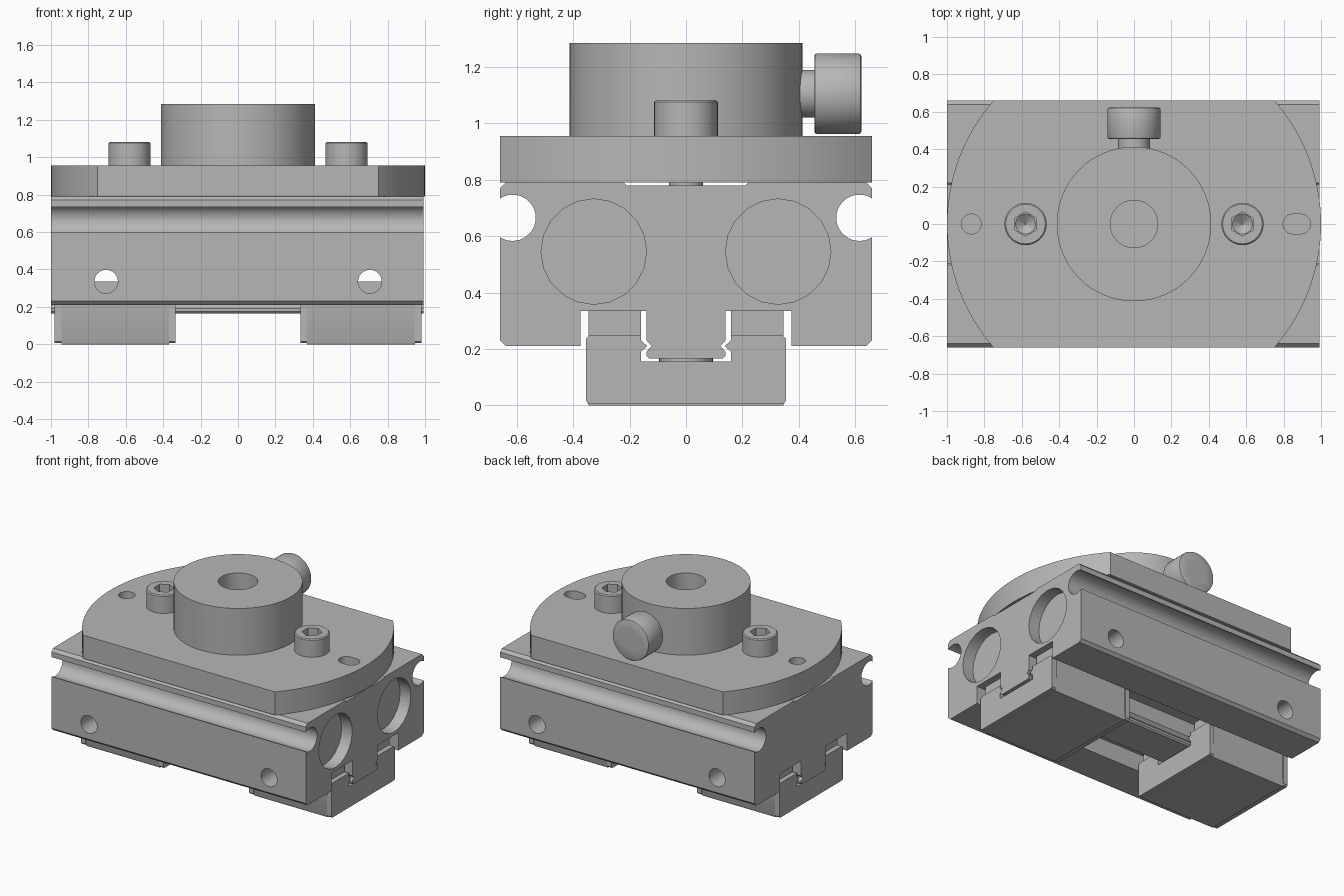
import bpy, bmesh, math
from mathutils import Vector, Matrix

if "Cube" in bpy.data.objects:
    bpy.data.objects.remove(bpy.data.objects["Cube"], do_unlink=True)

grey = bpy.data.materials.new("machined grey")
grey.use_nodes = True
grey.diffuse_color = (0.47, 0.47, 0.47, 1)
grey.node_tree.nodes["Principled BSDF"].inputs["Base Color"].default_value = (0.47, 0.47, 0.47, 1)

AXES = {"x": Vector((1, 0, 0)), "y": Vector((0, 1, 0)), "z": Vector((0, 0, 1))}


def finish(name, bm):
    bmesh.ops.recalc_face_normals(bm, faces=bm.faces)
    mesh = bpy.data.meshes.new(name)
    bm.to_mesh(mesh)
    bm.free()
    mesh.materials.append(grey)
    obj = bpy.data.objects.new(name, mesh)
    bpy.context.collection.objects.link(obj)
    return obj


def cyl(name, r, lo, hi, axis="z", at=(0, 0, 0), n=48, r2=None):
    """Cylinder or cone from lo to hi along an axis through a point."""
    bm = bmesh.new()
    bmesh.ops.create_cone(bm, cap_ends=True, segments=n, radius1=r,
                          radius2=r if r2 is None else r2, depth=hi - lo)
    d = AXES[axis]
    turn = d.to_track_quat("Z", "Y").to_matrix().to_4x4()
    bm.transform(Matrix.Translation(Vector(at) + d * (lo + hi) / 2) @ turn)
    return finish(name, bm)


def prism(name, pts, lo, hi, axis="x"):
    """Extrude a yz profile along x, or an xy profile along z."""
    bm = bmesh.new()
    rings = []
    for t in (lo, hi):
        rings.append([bm.verts.new((t, u, v) if axis == "x" else (u, v, t)) for u, v in pts])
    bm.faces.new(rings[0])
    bm.faces.new(rings[1])
    for i in range(len(pts)):
        j = (i + 1) % len(pts)
        bm.faces.new((rings[0][i], rings[0][j], rings[1][j], rings[1][i]))
    return finish(name, bm)


def cut(obj, *cutters):
    """Subtract cutters and delete them."""
    bpy.context.view_layer.objects.active = obj
    for c in cutters:
        mod = obj.modifiers.new("cut", "BOOLEAN")
        mod.operation, mod.solver, mod.object = "DIFFERENCE", "EXACT", c
        bpy.ops.object.modifier_apply(modifier=mod.name)
        bpy.data.objects.remove(c, do_unlink=True)
    return obj


def arc(cx, cy, r, a, b, n):
    return [(cx + r * math.cos(a + (b - a) * i / n), cy + r * math.sin(a + (b - a) * i / n))
            for i in range(n + 1)]


def mirrored(half):
    return half + [(-u, v) for u, v in reversed(half)]


# Slide body: extruded section with side grooves and a guide tongue underneath
open_angle = math.acos(0.045 / 0.082)
half = [(0.13, 0.165), (0.14, 0.175), (0.14, 0.19), (0.122, 0.21), (0.14, 0.23), (0.14, 0.335),
        (0.375, 0.335), (0.375, 0.21), (0.64, 0.21), (0.66, 0.23)]
half += arc(0.615, 0.665, 0.082, 2 * math.pi - open_angle, open_angle, 24)
half += [(0.66, 0.77), (0.64, 0.79), (0.22, 0.79), (0.21, 0.78)]
body = prism("slide_body", mirrored(half), -1, 0.993)
for s in (-1, 1):
    cut(body,
        cyl("bore", 0.187, 0.91, 1.1, "x", (0, s * 0.327, 0.545), 20),
        cyl("bore", 0.187, -1.1, -0.9, "x", (0, s * 0.327, 0.545), 40),
        cyl("side_hole", 0.063, -1, 1, "y", (s * 0.705, 0, 0.335), 32))
    for t in (-1, 1):
        cut(body, cyl("foot_hole", 0.06, 0.1, 0.32, "z", (s * 0.54, t * 0.52, 0), 32))

# Bearing details in the right-hand bores
for i, s in enumerate((-1, 1)):
    at = (0, s * 0.327, 0.545)
    ring = cyl(f"retaining_ring_{i}", 0.187, -0.945, -0.925, "x", at)
    cut(ring, cyl("gap", 0.155, -1.1, -0.8, "x", at))
    hub = cyl(f"bearing_hub_{i}", 0.115, -0.975, -0.895, "x", at)
    cut(hub, cyl("gap", 0.085, -1.1, -0.955, "x", at))
    screw = cyl(f"bearing_screw_{i}", 0.065, -0.985, -0.9, "x", at)
    cut(screw, cyl("socket", 0.042, -1.1, -0.94, "x", at, 6))

# Carriages: channel block with an end cap at each end
channel = [(0.16, 0.155), (0.16, 0.19), (0.137, 0.21), (0.16, 0.23)]
block_half = [(0.345, 0.0), (0.35, 0.01), (0.345, 0.335), (0.16, 0.335)] + channel[::-1]
cap_half = [(0.345, 0.006), (0.355, 0.016), (0.355, 0.235), (0.34, 0.25), (0.16, 0.25)] + channel[::-1]
for i, s in enumerate((-1, 1)):
    lo, hi = sorted((s * 0.37, s * 0.945))
    block = prism(f"carriage_block_{i}", mirrored(block_half), lo, hi)
    cut(block,
        cyl("hole", 0.065, -0.1, 0.3, "z", (s * 0.58, 0, 0), 32),
        cyl("counterbore", 0.11, -0.1, 0.08, "z", (s * 0.58, 0, 0), 32),
        cyl("hole", 0.048, -0.1, 0.1, "z", (s * 0.83, 0, 0), 24))
    for t in (-1, 1):
        cut(block, cyl("hole", 0.05, -0.1, 0.2, "z", (s * 0.66, t * 0.25, 0), 24))
    cyl(f"carriage_pad_{i}", 0.095, 0.15, 0.166, "z", (s * 0.8, 0, 0), 32)
    for a, b, label in ((0.335, 0.37, "inner"), (0.945, 0.98, "outer")):
        lo, hi = sorted((s * a, s * b))
        prism(f"{label}_end_cap_{i}", mirrored(cap_half), lo, hi)

# Top plate: disc with two straight sides, a round hole and a slot
a = math.asin(0.66)
disc = arc(0, 0, 1, -a, a, 32) + arc(0, 0, 1, math.pi - a, math.pi + a, 32)
plate = prism("top_plate", disc, 0.79, 0.955, "z")
slot = arc(0.89, 0, 0.053, -math.pi / 2, math.pi / 2, 12)
slot += arc(0.85, 0, 0.053, math.pi / 2, 1.5 * math.pi, 12)
cut(plate, cyl("hole", 0.053, 0.7, 1.1, "z", (-0.87, 0, 0), 32),
    prism("slot", slot, 0.7, 1.1, "z"))
cyl("locating_pin", 0.06, 0.775, 0.8)

# Round hub with central bore and clamp holes
hub = cyl("hub", 0.413, 0.955, 1.285, n=96)
cut(hub, cyl("bore", 0.127, 0.9, 1.4),
    cyl("set_screw_hole", 0.07, -0.6, 0, "y", (0, 0, 1.105), 32))
set_screw = cyl("set_screw", 0.07, -0.385, -0.15, "y", (0, 0, 1.105), 32)
cut(set_screw, cyl("socket", 0.05, -0.6, -0.31, "y", (0, 0, 1.105), 6))

# Plate screws with hex sockets ending in a cone
for i, s in enumerate((-1, 1)):
    at = (s * 0.58, 0, 0)
    head = cyl(f"plate_screw_{i}", 0.113, 0.95, 1.075, "z", at)
    cyl(f"plate_screw_rim_{i}", 0.113, 1.075, 1.082, "z", at, r2=0.106)
    rim = bpy.data.objects[f"plate_screw_rim_{i}"]
    for o in (head, rim):
        cut(o, cyl("socket", 0.065, 1.02, 1.2, "z", at, 6))
    cut(head, cyl("socket_tip", 0.005, 0.985, 1.021, "z", at, 24, 0.055))

# Clamp screw on the back of the hub
at = (0, 0, 1.105)
cyl("clamp_screw_neck", 0.085, 0.3, 0.46, "y", at)
head = cyl("clamp_screw_head", 0.143, 0.455, 0.622, "y", at)
edges = head.modifiers.new("edge", "BEVEL")
edges.width, edges.segments, edges.limit_method = 0.01, 2, "ANGLE"
bpy.context.view_layer.objects.active = head
bpy.ops.object.modifier_apply(modifier=edges.name)
cut(head, cyl("socket", 0.085, 0.53, 0.7, "y", at, 6))

# Smooth round walls, keep machined edges sharp
for o in bpy.data.objects:
    o.select_set(o.type == "MESH")
bpy.ops.object.shade_smooth_by_angle(angle=math.radians(28))
